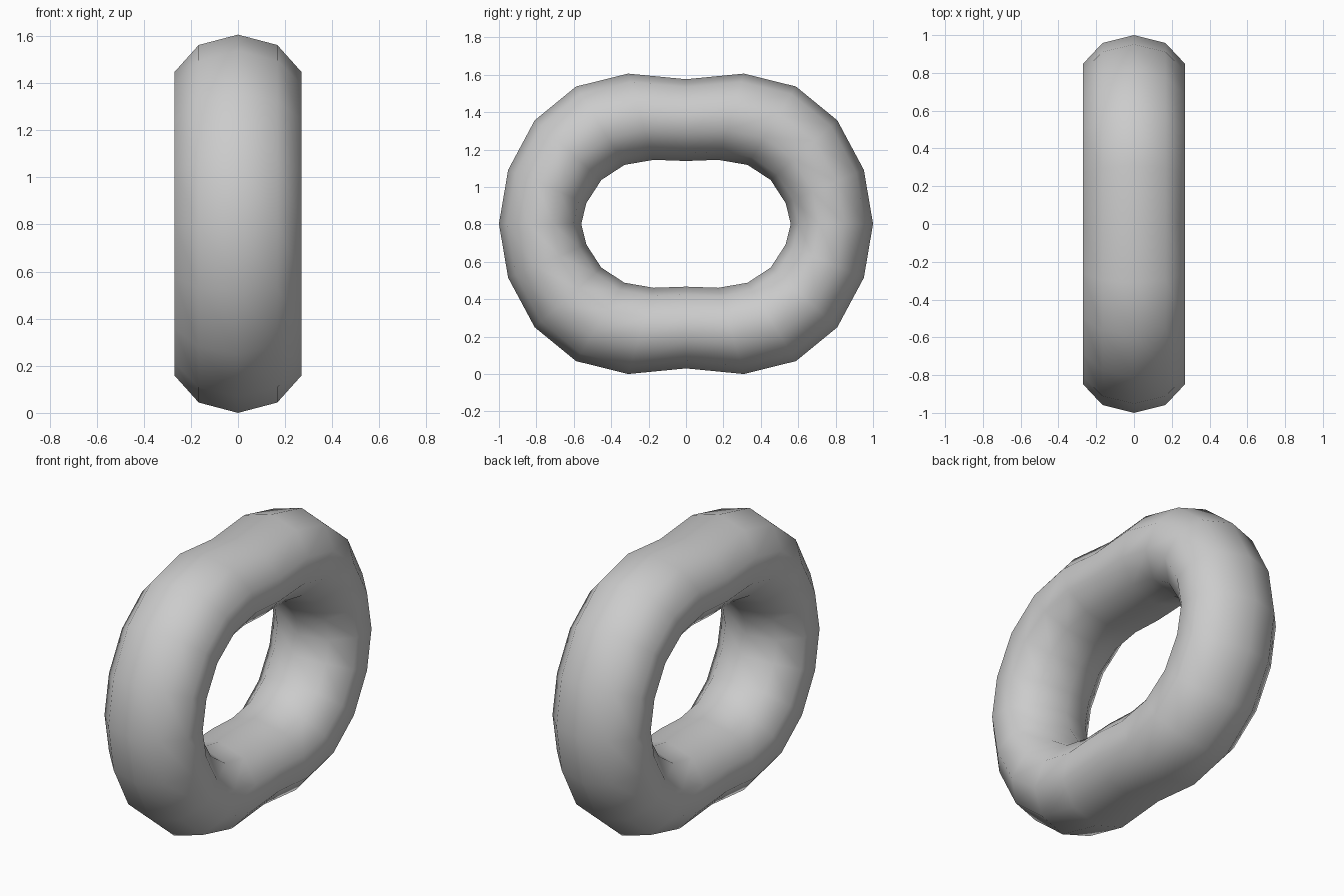
import bpy, bmesh, math

if "Cube" in bpy.data.objects:
    bpy.data.objects.remove(bpy.data.objects["Cube"])

SEGMENTS, SIDES = 20, 10
HALF_WIDTH = 0.284          # tube radius along x
MID_Z = 0.803
OUTER_Y, INNER_Y = 1.0, 0.56
# quarter profile heights above the middle, every 18 degrees from the side to the top
OUTER_Z = [0.0, 0.288, 0.553, 0.734, 0.803, 0.773]
INNER_Z = [0.0, 0.111, 0.234, 0.315, 0.342, 0.336]


def mirrored(profile, k):
    """Read a quarter profile all the way round the ring."""
    half = SEGMENTS // 2
    j = k % half
    j = min(j, half - j)
    return profile[j] * (1 if k < half else -1)


# pinched ring: a ten-sided tube spanned between outer and inner outlines
bm = bmesh.new()
rings = []
for k in range(SEGMENTS):
    u = 2 * math.pi * k / SEGMENTS
    zo, zi = mirrored(OUTER_Z, k), mirrored(INNER_Z, k)
    ring = []
    for s in range(SIDES):
        v = 2 * math.pi * s / SIDES
        t = (1 + math.cos(v)) / 2
        y = (INNER_Y + (OUTER_Y - INNER_Y) * t) * math.cos(u)
        z = MID_Z + zi + (zo - zi) * t
        ring.append(bm.verts.new((HALF_WIDTH * math.sin(v), y, z)))
    rings.append(ring)

for k in range(SEGMENTS):
    a, b = rings[k], rings[(k + 1) % SEGMENTS]
    for s in range(SIDES):
        n = (s + 1) % SIDES
        bm.faces.new((a[s], a[n], b[n], b[s])).smooth = True
bmesh.ops.recalc_face_normals(bm, faces=bm.faces[:])

mesh = bpy.data.meshes.new("pinched_ring")
bm.to_mesh(mesh)
bm.free()
bpy.context.collection.objects.link(bpy.data.objects.new("pinched_ring", mesh))
